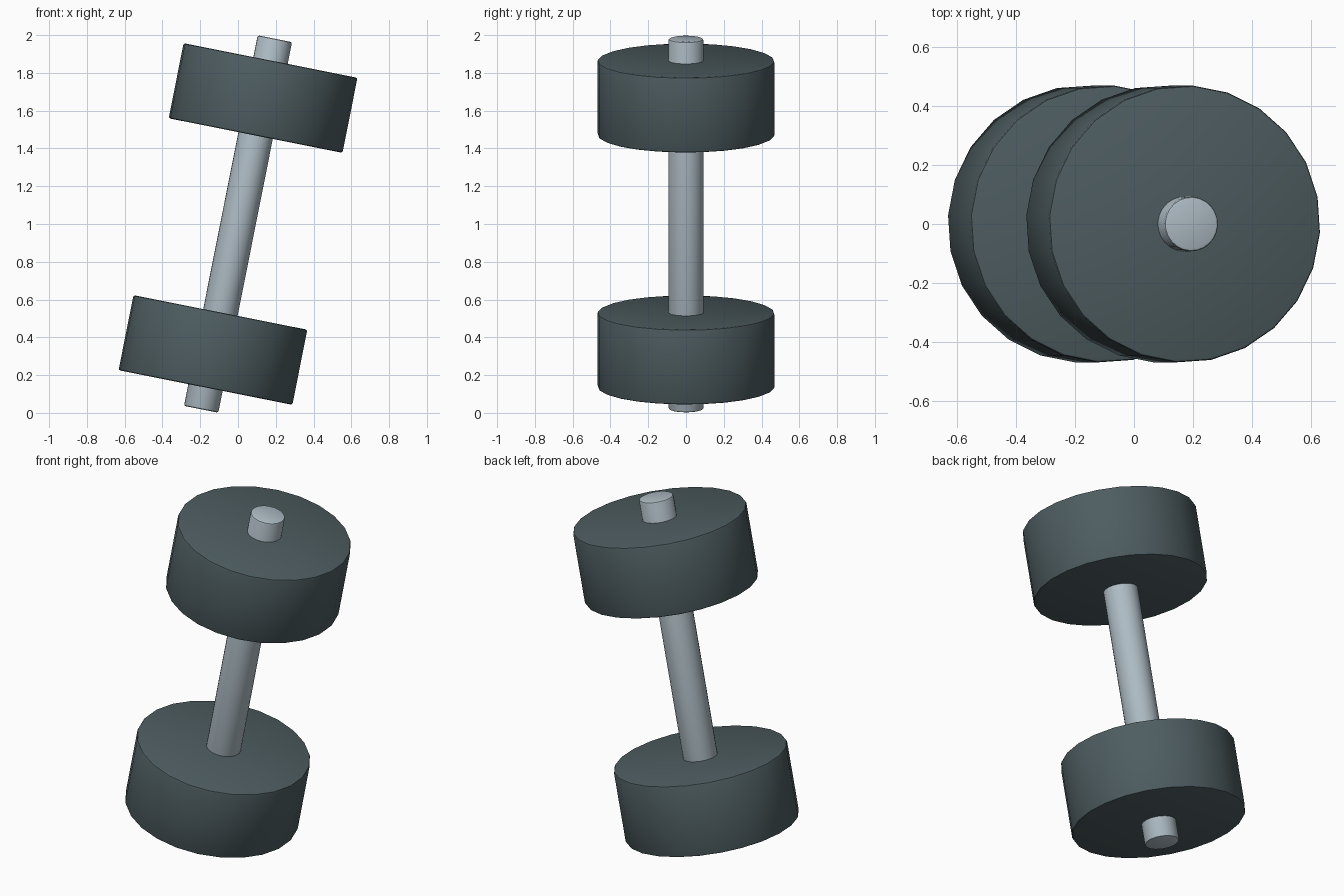
import bpy
import bmesh
import math
from mathutils import Matrix

cube = bpy.data.objects.get("Cube")
if cube:
    bpy.data.objects.remove(cube, do_unlink=True)

SIDES = 24
TILT = math.radians(11.25)   # lean towards +x
SPIN = math.radians(-3.6)    # turn about the bar's own axis
POSE = (Matrix.Translation((0, 0, 1)) @ Matrix.Rotation(TILT, 4, 'Y')
        @ Matrix.Rotation(SPIN, 4, 'Z'))


def make_material(name, rgb, metallic=0.0):
    mat = bpy.data.materials.new(name)
    mat.use_nodes = True
    mat.diffuse_color = (*rgb, 1)
    mat.node_tree.nodes["Principled BSDF"].inputs["Base Color"].default_value = (*rgb, 1)
    return mat


def cylinder(name, radius, length, offset, bevel, mat):
    """Bevelled cylinder centred at a distance along the tilted axis."""
    bm = bmesh.new()
    bmesh.ops.create_cone(bm, cap_ends=True, segments=SIDES, radius1=radius,
                          radius2=radius, depth=length)
    # soften only the two rims
    rims = [e for e in bm.edges if abs(e.verts[0].co.z - e.verts[1].co.z) < 1e-5]
    bmesh.ops.bevel(bm, geom=rims, offset=bevel, segments=2, profile=0.5,
                    affect='EDGES')
    mesh = bpy.data.meshes.new(name)
    bm.to_mesh(mesh)
    bm.free()
    mesh.materials.append(mat)
    obj = bpy.data.objects.new(name, mesh)
    bpy.context.collection.objects.link(obj)
    obj.matrix_world = POSE @ Matrix.Translation((0, 0, offset))
    bpy.ops.object.select_all(action='DESELECT')
    obj.select_set(True)
    bpy.context.view_layer.objects.active = obj
    bpy.ops.object.shade_smooth_by_angle(angle=math.radians(40))
    return obj


steel = make_material("light steel", (0.42, 0.50, 0.55))
iron = make_material("dark slate", (0.076, 0.109, 0.119))

# Bar through both weights
cylinder("bar", 0.093, 2.0, 0, 0.01, steel)

# One weight near each end
for name, side in (("upper_weight", 1), ("lower_weight", -1)):
    cylinder(name, 0.47, 0.405, side * 0.68, 0.01, iron)
